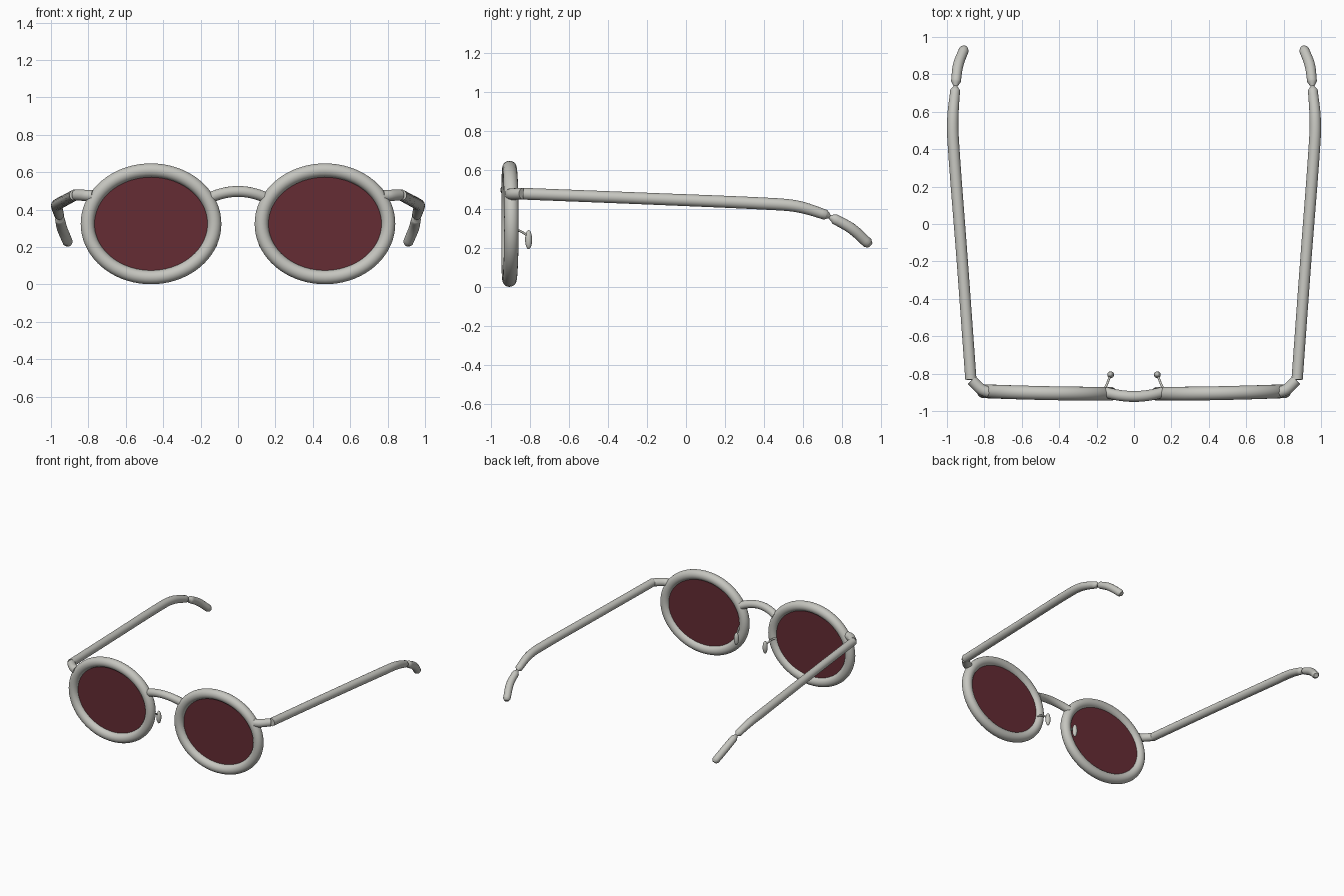
import bpy, bmesh, math
from mathutils import Vector

cube = bpy.data.objects.get("Cube")
if cube:
    bpy.data.objects.remove(cube, do_unlink=True)


def material(name, rgb, rough):
    m = bpy.data.materials.new(name)
    m.use_nodes = True
    m.diffuse_color = (*rgb, 1)
    bsdf = next(n for n in m.node_tree.nodes if n.type == 'BSDF_PRINCIPLED')
    bsdf.inputs["Base Color"].default_value = (*rgb, 1)
    bsdf.inputs["Roughness"].default_value = rough
    return m


FRAME = material("pale grey frame", (0.56, 0.56, 0.52), 0.5)
LENS = material("dark red lens", (0.13, 0.025, 0.034), 0.4)


def finish(bm, name, mat):
    bmesh.ops.recalc_face_normals(bm, faces=bm.faces)
    mesh = bpy.data.meshes.new(name)
    bm.to_mesh(mesh)
    bm.free()
    mesh.materials.append(mat)
    ob = bpy.data.objects.new(name, mesh)
    bpy.context.collection.objects.link(ob)
    bpy.ops.object.select_all(action='DESELECT')
    bpy.context.view_layer.objects.active = ob
    ob.select_set(True)
    bpy.ops.object.shade_smooth_by_angle(angle=math.radians(40))
    return ob


def smooth_path(pts, steps):
    """Rounded path through (x, y, z, radius) points, radius blended linearly."""
    P = [Vector(p[:3]) for p in pts]
    out = []
    for i in range(len(P) - 1):
        a, b = P[i], P[i + 1]
        length = (b - a).length
        ta = (b - P[max(i - 1, 0)]).normalized() * length
        tb = (P[min(i + 2, len(P) - 1)] - a).normalized() * length
        for k in range(steps):
            t = k / steps
            t2, t3 = t * t, t * t * t
            pos = (a * (2 * t3 - 3 * t2 + 1) + ta * (t3 - 2 * t2 + t)
                   + b * (3 * t2 - 2 * t3) + tb * (t3 - t2))
            out.append((pos, pts[i][3] * (1 - t) + pts[i + 1][3] * t))
    out.append((P[-1], pts[-1][3]))
    return out


def sweep(name, path, up, sides=20, closed=False):
    """Round tube along (position, radius) pairs."""
    bm = bmesh.new()
    rings, n = [], len(path)
    for i, (pos, r) in enumerate(path):
        if closed:
            tangent = path[(i + 1) % n][0] - path[i - 1][0]
        else:
            tangent = path[min(i + 1, n - 1)][0] - path[max(i - 1, 0)][0]
        side = tangent.cross(Vector(up)).normalized()
        top = side.cross(tangent).normalized()
        angles = [math.tau * k / sides for k in range(sides)]
        rings.append([bm.verts.new(pos + side * r * math.cos(a) + top * r * math.sin(a))
                      for a in angles])
    for i in range(n if closed else n - 1):
        a, b = rings[i], rings[(i + 1) % n]
        for k in range(sides):
            j = (k + 1) % sides
            bm.faces.new((a[k], a[j], b[j], b[k]))
    if not closed:
        bm.faces.new(rings[0])
        bm.faces.new(rings[-1])
    return finish(bm, name, FRAME)


def oval(s, rx, rz, count):
    """Points of an upright oval that wraps back slightly at its outer end."""
    pts = []
    for k in range(count):
        a = math.tau * k / count
        x = 0.465 + rx * math.cos(a)
        wrap = 0.014 * ((x - 0.1) / 0.7) ** 2
        pts.append(Vector((s * x, -0.908 + wrap, 0.324 + rz * math.sin(a))))
    return pts


def lens(name, s):
    bm = bmesh.new()
    bm.faces.new([bm.verts.new(p) for p in oval(s, 0.315, 0.26, 64)])
    ext = bmesh.ops.extrude_face_region(bm, geom=bm.faces[:])
    for v in ext["geom"]:
        if isinstance(v, bmesh.types.BMVert):
            v.co.y += 0.012
    return finish(bm, name, LENS)


def nose_pad(name, s):
    bm = bmesh.new()
    bmesh.ops.create_uvsphere(bm, u_segments=20, v_segments=12, radius=1)
    bmesh.ops.scale(bm, vec=(0.018, 0.018, 0.049), verts=bm.verts)
    bmesh.ops.translate(bm, vec=(s * 0.125, -0.806, 0.243), verts=bm.verts)
    return finish(bm, name, FRAME)


# Tubes on the +x side: (x, y, z, radius)
TUBES = {
    "hinge": [(0.775, -0.9, 0.474, 0.03), (0.815, -0.885, 0.476, 0.03),
              (0.868, -0.835, 0.478, 0.029)],
    "temple_arm": [(0.872, -0.832, 0.478, 0.03), (0.918, -0.2, 0.453, 0.03),
                   (0.967, 0.45, 0.425, 0.031), (0.968, 0.58, 0.411, 0.03),
                   (0.956, 0.715, 0.37, 0.026), (0.954, 0.738, 0.36, 0.008)],
    "ear_tip": [(0.954, 0.732, 0.361, 0.008), (0.952, 0.762, 0.348, 0.026),
                (0.94, 0.85, 0.298, 0.028), (0.91, 0.93, 0.226, 0.027),
                (0.906, 0.942, 0.214, 0.017)],
    "nose_pad_wire": [(0.158, -0.885, 0.294, 0.007), (0.142, -0.85, 0.287, 0.006),
                      (0.127, -0.81, 0.262, 0.006)],
}

# Paired parts
for s, label in ((1, "left"), (-1, "right")):
    rim = [(p, 0.037) for p in oval(s, 0.339, 0.286, 72)]
    sweep(label + "_rim", rim, (0, 1, 0), closed=True)
    lens(label + "_lens", s)
    nose_pad(label + "_nose_pad", s)
    for part, pts in TUBES.items():
        path = smooth_path([(s * x, y, z, r) for x, y, z, r in pts], 6)
        sweep(label + "_" + part, path, (0, 0, 1))

# Bridge arching up and forward between the rims
bridge = []
for k in range(25):
    u = k / 12 - 1
    bridge.append((Vector((0.15 * u, -0.922 + 0.022 * u * u, 0.497 - 0.034 * u * u)), 0.029))
sweep("bridge", bridge, (0, 0, 1))
